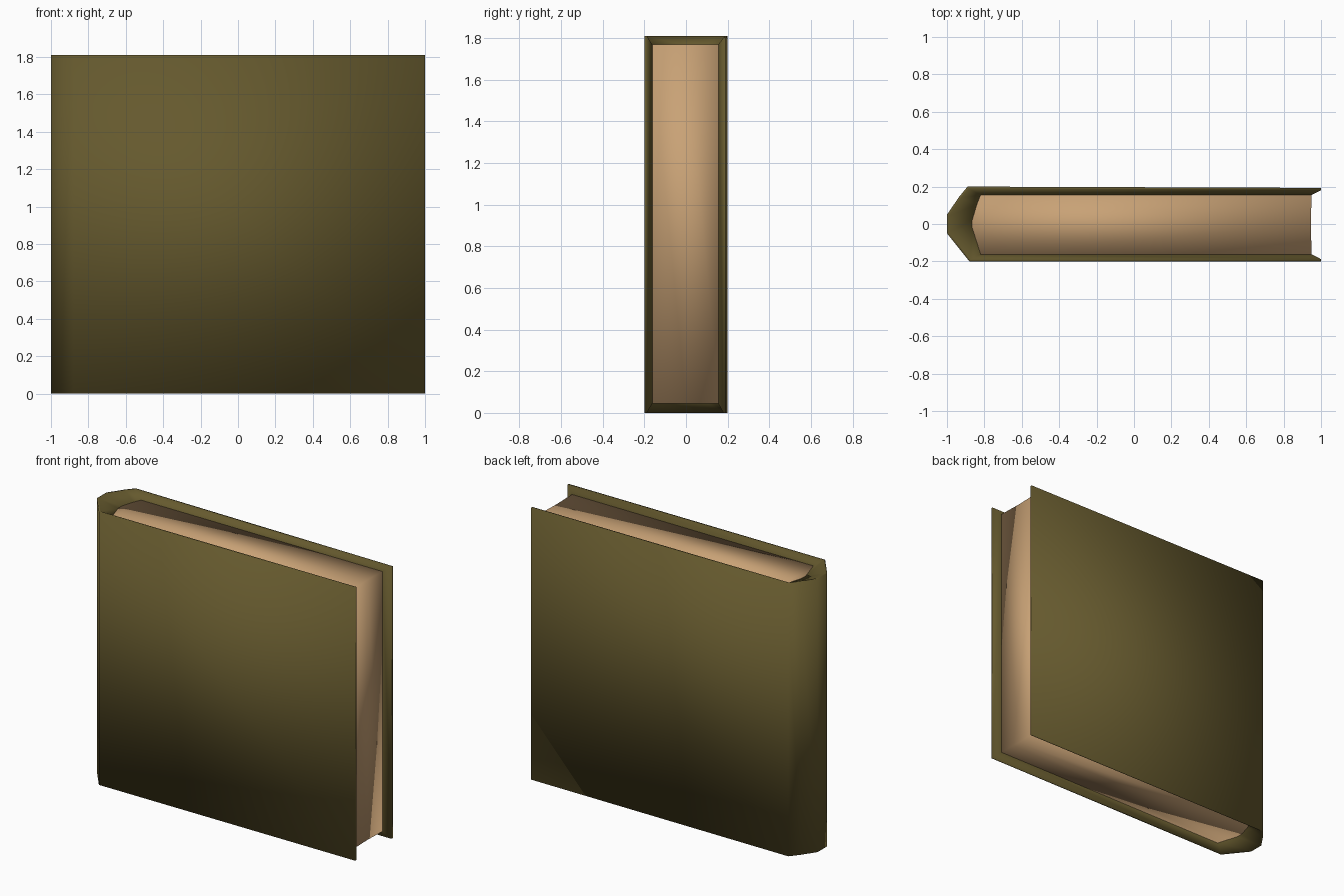
import bpy, bmesh

if "Cube" in bpy.data.objects:
    bpy.data.objects.remove(bpy.data.objects["Cube"])

HEIGHT = 1.81
PAGE_LOW, PAGE_TOP = 0.045, 1.768


def material(name, rgb):
    mat = bpy.data.materials.new(name)
    mat.diffuse_color = (*rgb, 1)
    mat.use_nodes = True
    mat.node_tree.nodes["Principled BSDF"].inputs["Base Color"].default_value = mat.diffuse_color
    return mat


def finish(name, bm, mat):
    bmesh.ops.recalc_face_normals(bm, faces=bm.faces)
    mesh = bpy.data.meshes.new(name)
    bm.to_mesh(mesh)
    bm.free()
    mesh.materials.append(mat)
    for poly in mesh.polygons:
        poly.use_smooth = True
    obj = bpy.data.objects.new(name, mesh)
    bpy.context.collection.objects.link(obj)
    return obj


# Cover stations seen from above: outer edge, thin rim, inner edge at the pages
stations = [
    ((1.0, -0.2), (1.0, -0.188), (0.95, -0.162)),
    ((-0.88, -0.2), (-0.875, -0.19), (-0.82, -0.162)),
    ((-1.0, -0.05), (-0.99, -0.045), (-0.865, -0.02)),
    ((-1.0, 0.05), (-0.99, 0.045), (-0.865, 0.02)),
    ((-0.935, 0.145), (-0.925, 0.14), (-0.84, 0.105)),
    ((-0.89, 0.2), (-0.885, 0.19), (-0.82, 0.155)),
    ((1.0, 0.193), (1.0, 0.18), (0.95, 0.155)),
]

# Cover: bevelled cross-section lofted around front, spine and back
bm = bmesh.new()
rings = []
for i, (outer, rim, inner) in enumerate(stations):
    top = HEIGHT - (0.008 if i == len(stations) - 1 else 0)
    section = [(outer, 0), (outer, top), (rim, top),
               (inner, PAGE_TOP), (inner, PAGE_LOW), (rim, 0)]
    rings.append([bm.verts.new((x, y, z)) for (x, y), z in section])
for a, b in zip(rings, rings[1:]):
    for k in range(6):
        n = (k + 1) % 6
        bm.faces.new((a[k], a[n], b[n], b[k]))
# Fore-edge ends: rim strip, then slope down to the pages
for r in (rings[0], rings[-1]):
    bm.faces.new((r[0], r[1], r[2], r[5]))
    bm.faces.new((r[5], r[2], r[3], r[4]))
finish("cover", bm, material("olive_cover", (0.13, 0.10, 0.027)))

# Page block: fills the cover, with a slightly hollow fore edge
bm = bmesh.new()
outline = [(x, y * 1.02) for _, _, (x, y) in stations] + [(0.945, 0.0)]
base = bm.faces.new([bm.verts.new((x, y, PAGE_LOW)) for x, y in outline])
grown = bmesh.ops.extrude_face_region(bm, geom=[base])
for v in grown["geom"]:
    if isinstance(v, bmesh.types.BMVert):
        v.co.z = PAGE_TOP
finish("pages", bm, material("paper", (0.58, 0.36, 0.18)))
